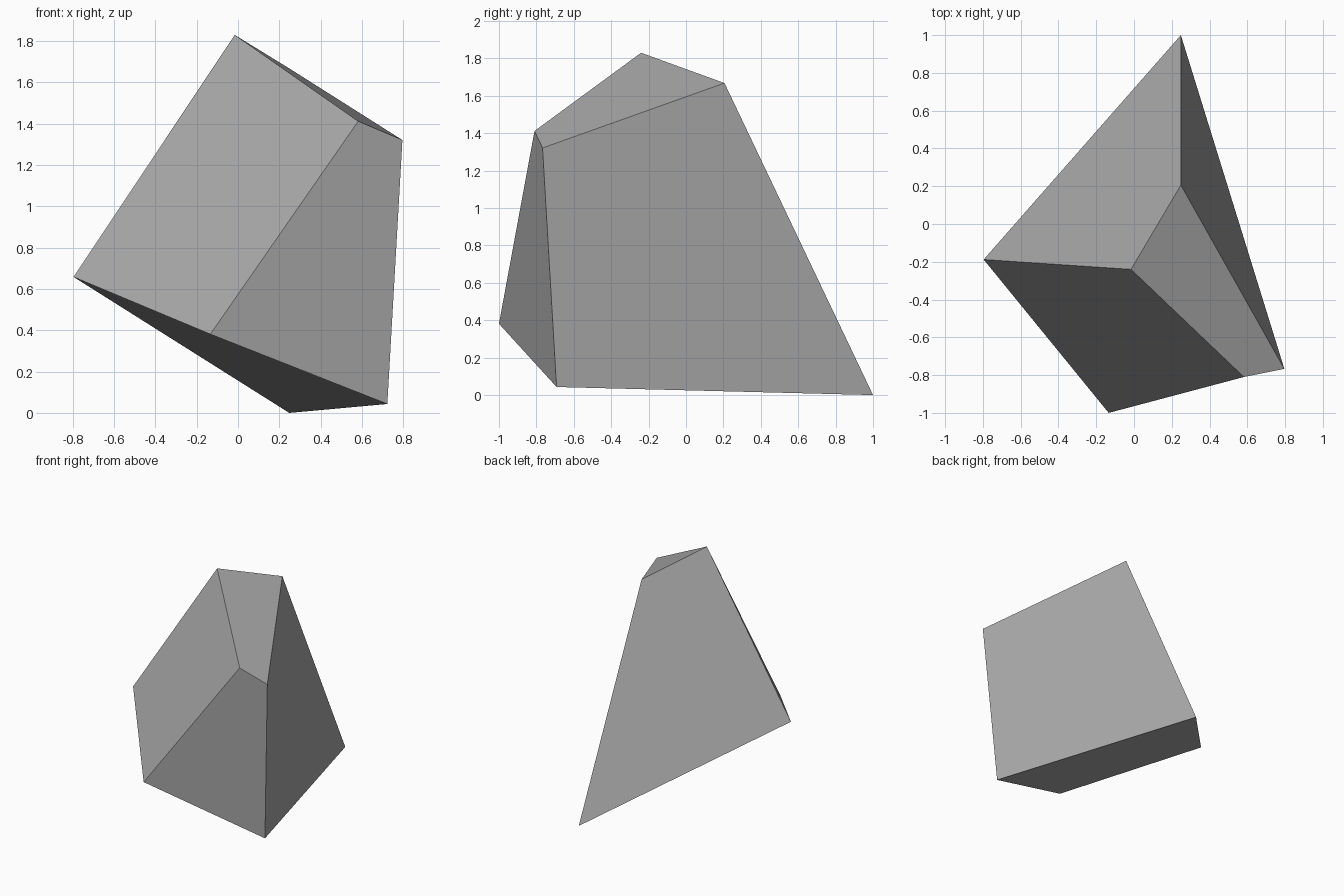
import bpy
import bmesh

cube = bpy.data.objects.get("Cube")
if cube:
    bpy.data.objects.remove(cube, do_unlink=True)

# Single stone grey
stone = bpy.data.materials.new("stone_grey")
stone.use_nodes = True
colour = (0.40, 0.40, 0.40, 1.0)
stone.diffuse_color = colour
stone.node_tree.nodes["Principled BSDF"].inputs["Base Color"].default_value = colour

# Corners of the six-sided rock
corners = {
    "left": (-0.796, -0.188, 0.658),
    "peak": (-0.016, -0.24, 1.83),
    "brow": (0.582, -0.81, 1.412),
    "shoulder": (0.796, -0.767, 1.321),
    "nose": (-0.134, -1.00, 0.381),
    "foot": (0.723, -0.692, 0.043),
    "tail": (0.248, 1.00, 0.00),
    "back": (0.248, 0.206, 1.668),
}

# Each side, named by its corners; it folds from its first corner to its third
sides = [
    "nose brow peak left",
    "foot shoulder brow nose",
    "brow shoulder back peak",
    "tail back shoulder foot",
    "left peak back tail",
    "left tail foot nose",
]

bm = bmesh.new()
verts = {name: bm.verts.new(co) for name, co in corners.items()}
for side in sides:
    bm.faces.new([verts[name] for name in side.split()])

mesh = bpy.data.meshes.new("rock")
bm.to_mesh(mesh)
bm.free()
mesh.materials.append(stone)
rock = bpy.data.objects.new("rock", mesh)
bpy.context.collection.objects.link(rock)
